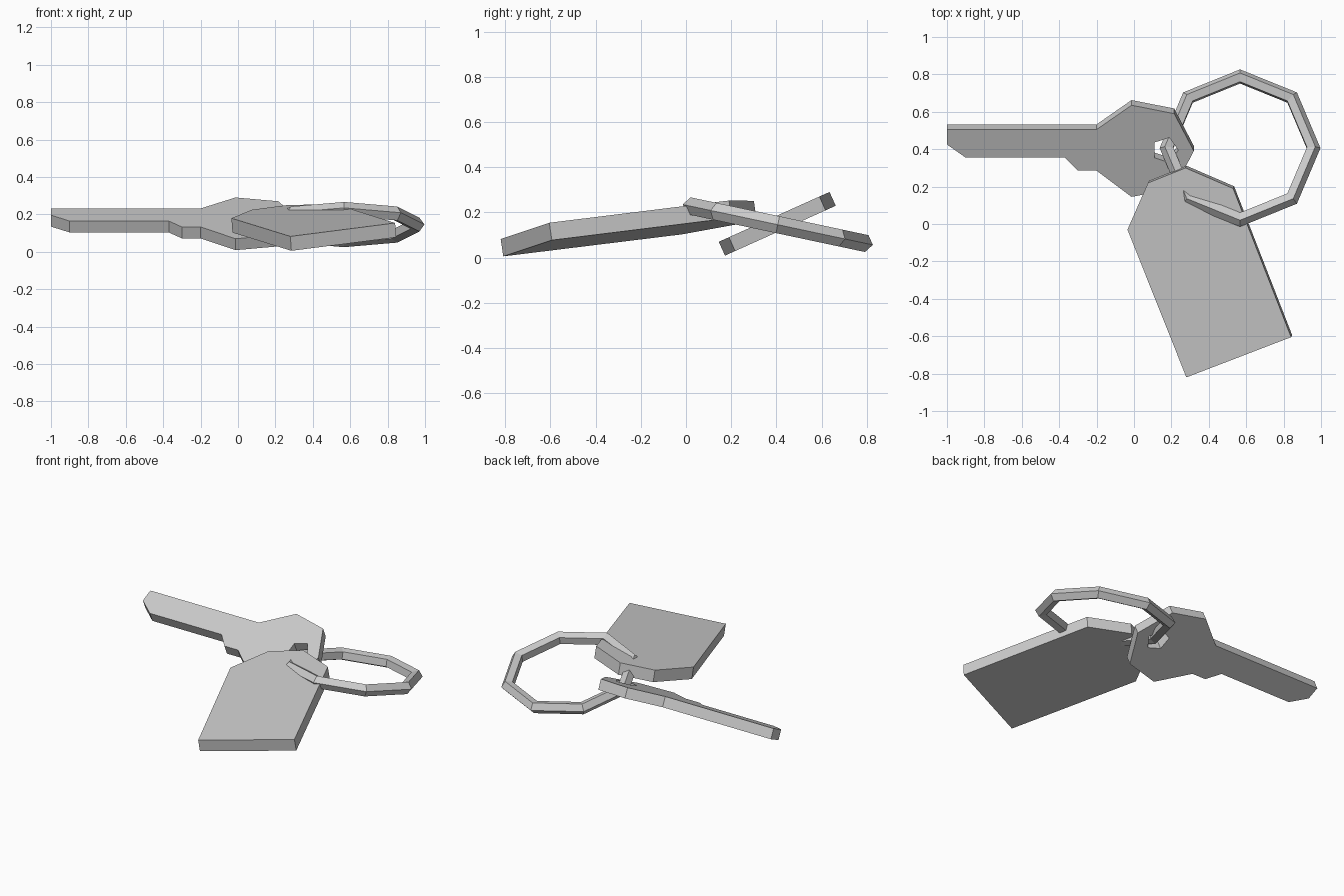
import bpy, bmesh
from math import radians, cos, sin, tau
from mathutils import Vector

cube = bpy.data.objects.get("Cube")
if cube:
    bpy.data.objects.remove(cube, do_unlink=True)

metal = bpy.data.materials.new("light_grey")
metal.use_nodes = True
grey = (0.6, 0.6, 0.6, 1)
metal.diffuse_color = grey
metal.node_tree.nodes["Principled BSDF"].inputs["Base Color"].default_value = grey


def slab(name, loops, height, slope, thickness):
    """Flat plate on a tilted top plane; loops after the first are holes."""
    bm = bmesh.new()
    edges = []
    for loop in loops:
        verts = [bm.verts.new((x, y, height + slope[0] * x + slope[1] * y)) for x, y in loop]
        edges += [bm.edges.new((a, b)) for a, b in zip(verts, verts[1:] + verts[:1])]
    bmesh.ops.triangle_fill(bm, edges=edges, use_beauty=True)
    down = Vector((slope[0], slope[1], -1)).normalized() * thickness
    ext = bmesh.ops.extrude_face_region(bm, geom=bm.faces[:], use_keep_orig=True)
    moved = [v for v in ext["geom"] if isinstance(v, bmesh.types.BMVert)]
    bmesh.ops.translate(bm, verts=moved, vec=down)
    bmesh.ops.recalc_face_normals(bm, faces=bm.faces[:])
    mesh = bpy.data.meshes.new(name)
    bm.to_mesh(mesh)
    bm.free()
    mesh.materials.append(metal)
    obj = bpy.data.objects.new(name, mesh)
    bpy.context.collection.objects.link(obj)
    return obj


# Key: blade, cut tip, faceted head and a five-sided hole
key_outline = [(-1, 0.505), (-0.2, 0.505), (-0.013, 0.635), (0.215, 0.59),
               (0.32, 0.39), (0.215, 0.19), (-0.013, 0.145), (-0.2, 0.285),
               (-0.3, 0.285), (-0.37, 0.355), (-0.9, 0.355), (-1, 0.425)]
key_hole = [(0.167 + 0.07 * cos(i * tau / 5), 0.395 + 0.07 * sin(i * tau / 5))
            for i in range(5)]
slab("key", [key_outline, key_hole], 0.005, (0, 0.45), 0.067)

# Tag: rectangular plate with a tapered end
tag_outline = [(-0.035, -0.03), (0.075, 0.22), (0.275, 0.30),
               (0.53, 0.19), (0.84, -0.605), (0.28, -0.82)]
slab("tag", [tag_outline], 0.187, (0.07, 0.151), 0.078)

# Ring: eight-sided hoop with a five-sided section
bpy.ops.mesh.primitive_torus_add(
    major_segments=8, minor_segments=5, major_radius=0.39, minor_radius=0.04,
    location=(0.567, 0.406, 0.146), rotation=(radians(-12), 0, 0))
ring = bpy.context.object
ring.name = "key_ring"
ring.data.materials.append(metal)
for face in ring.data.polygons:
    face.use_smooth = False
